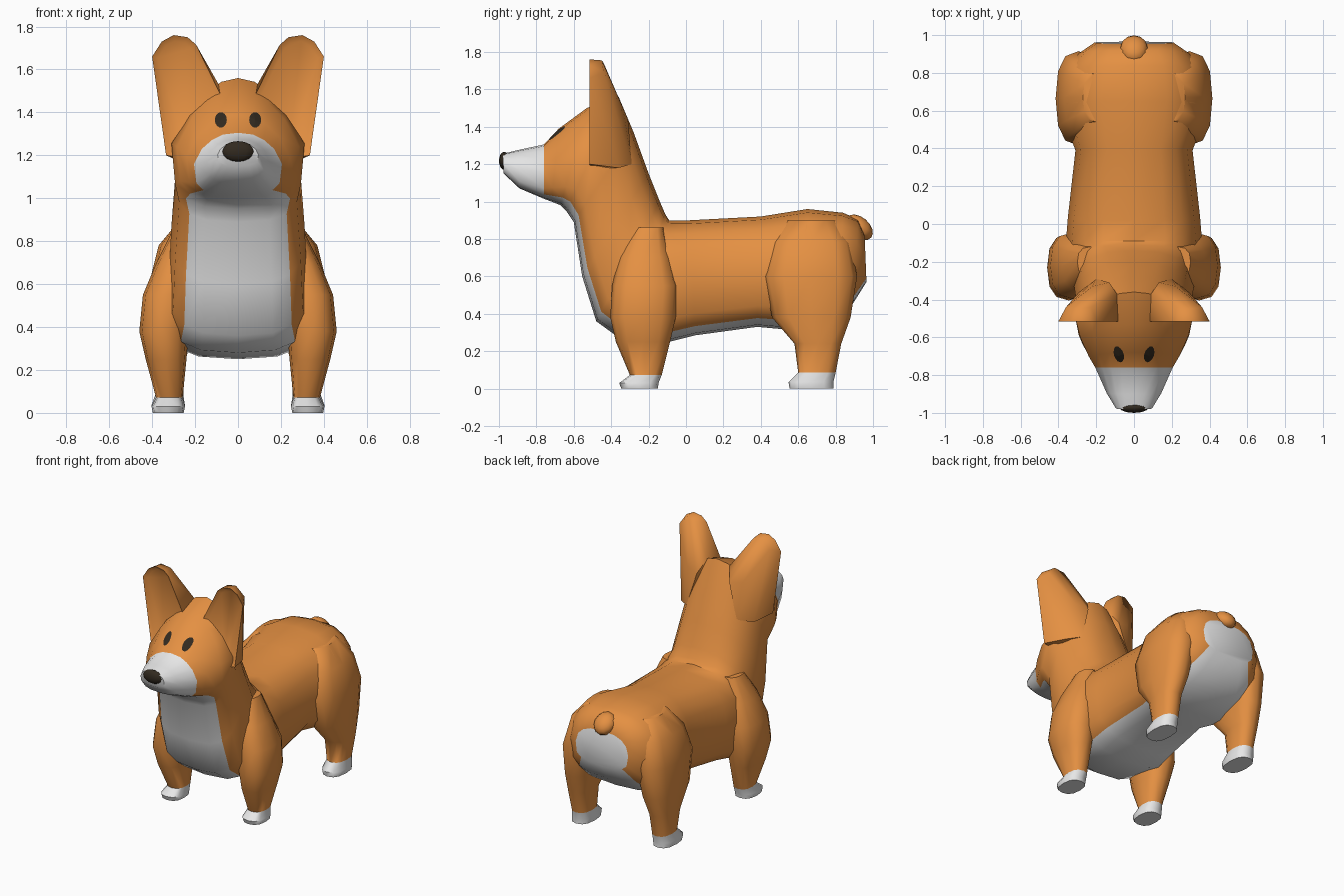
import bpy, bmesh, math
from mathutils import Vector, Matrix
from mathutils.bvhtree import BVHTree

if "Cube" in bpy.data.objects:
    bpy.data.objects.remove(bpy.data.objects["Cube"])


def material(name, rgb):
    m = bpy.data.materials.new(name)
    m.diffuse_color = (*rgb, 1)
    m.use_nodes = True
    m.node_tree.nodes["Principled BSDF"].inputs["Base Color"].default_value = m.diffuse_color
    return m


MATS = [material("orange fur", (0.78, 0.28, 0.055)),
        material("white fur", (0.80, 0.80, 0.80)),
        material("dark brown", (0.032, 0.023, 0.014))]
ORANGE, WHITE, DARK = range(3)


def finish(bm, name, angle=50):
    bmesh.ops.recalc_face_normals(bm, faces=bm.faces)
    me = bpy.data.meshes.new(name)
    bm.to_mesh(me)
    bm.free()
    for m in MATS:
        me.materials.append(m)
    ob = bpy.data.objects.new(name, me)
    bpy.context.collection.objects.link(ob)
    bpy.ops.object.select_all(action='DESELECT')
    ob.select_set(True)
    bpy.context.view_layer.objects.active = ob
    bpy.ops.object.shade_smooth_by_angle(angle=math.radians(angle))
    return ob


def loft(rings, colour):
    """Skin closed rings of points; colour(ring, side) gives the material, ring -1 / -2 are the caps."""
    bm = bmesh.new()
    vs = [[bm.verts.new(p) for p in r] for r in rings]
    n = len(vs[0])
    for i in range(len(vs) - 1):
        for j in range(n):
            k = (j + 1) % n
            f = bm.faces.new((vs[i][j], vs[i][k], vs[i + 1][k], vs[i + 1][j]))
            f.material_index = colour(i, j)
    bm.faces.new(vs[0]).material_index = colour(-1, 0)
    bm.faces.new(vs[-1]).material_index = colour(-2, 0)
    return bm


def power(v, e):
    return math.copysign(abs(v) ** e, v)


# Body: one skin from rump to muzzle. Rows: top y, z, bottom y, z, half width, top narrowing
BODY = [(.955, .82, .965, .57, .21, .9),
        (.92, .905, .89, .45, .29, .85),
        (.84, .94, .80, .37, .36, .85),
        (.65, .96, .60, .31, .40, .85),
        (.40, .92, .38, .33, .31, .9),
        (.02, .90, .05, .285, .35, .9),
        (-.09, .90, -.09, .25, .36, .9),
        (-.11, .93, -.37, .28, .34, .9),
        (-.14, 1.00, -.48, .36, .32, .85),
        (-.20, 1.15, -.555, .60, .31, .8),
        (-.28, 1.37, -.60, .89, .29, .7),
        (-.36, 1.56, -.64, .95, .31, .45),
        (-.53, 1.50, -.67, .98, .285, .5),
        (-.68, 1.39, -.72, 1.00, .24, .55),
        (-.76, 1.305, -.76, 1.015, .205, .65),
        (-.90, 1.275, -.89, 1.07, .145, .75),
        (-.98, 1.255, -.975, 1.15, .095, .8)]
N = 16


def body_ring(ty, tz, by, bz, w, k):
    pts = []
    for j in range(N):
        a = math.tau * j / N
        c, s = math.cos(a), math.sin(a)
        v = power(s, .75 if s > 0 else .5)
        x = w * power(c, .71) * (1 - (1 - k) * max(0, s))
        t = (v + 1) / 2
        pts.append((x, by + (ty - by) * t, bz + (tz - bz) * t))
    return pts


def body_colour(i, j):
    if i < 0 or i >= len(BODY) - 3:        # rump patch and muzzle
        return WHITE
    return WHITE if 10 <= j < 14 else ORANGE   # chest and belly


bm = loft([body_ring(*r) for r in BODY], body_colour)
bmesh.ops.recalc_face_normals(bm, faces=bm.faces)
tree = BVHTree.FromBMesh(bm)
finish(bm, "body_and_head")


# Legs: rows of z, centre x, centre y, radius x, radius y
FRONT = [(0, .325, -.248, .072, .098), (.03, .325, -.252, .078, .105),
         (.072, .32, -.215, .062, .085), (.25, .335, -.23, .095, .145),
         (.38, .345, -.23, .115, .175), (.55, .325, -.22, .118, .175),
         (.70, .27, -.22, .11, .14), (.86, .23, -.20, .07, .08)]
HIND = [(0, .325, .672, .072, .118), (.035, .325, .668, .078, .12),
        (.085, .32, .70, .065, .10), (.24, .325, .705, .08, .125),
        (.38, .31, .67, .10, .21), (.60, .295, .665, .12, .25),
        (.78, .26, .67, .11, .21), (.90, .20, .67, .07, .13)]


def leg_ring(z, cx, cy, rx, ry, side):
    return [(side * (cx + rx * power(math.cos(a), .8)), cy + ry * power(math.sin(a), .8), z)
            for a in (math.tau * j / 12 for j in range(12))]


for side, label in ((1, "left"), (-1, "right")):
    for rows, name in ((FRONT, "front_leg"), (HIND, "hind_leg")):
        bm = loft([leg_ring(*r, side) for r in rows],
                  lambda i, j: WHITE if i in (-1, 0, 1) else ORANGE)
        finish(bm, f"{name}_{label}")

    # Ears: hull of the front outline and the back ridge, with a sunken inner face
    outline = [(.08, 1.48), (.195, 1.715), (.235, 1.75), (.30, 1.76), (.355, 1.73),
               (.40, 1.66), (.335, 1.20), (.22, 1.18)]
    back = [(.09, -.37, 1.53), (.23, -.44, 1.74), (.30, -.45, 1.755), (.36, -.44, 1.69),
            (.13, -.31, 1.44), (.22, -.33, 1.46), (.29, -.36, 1.18), (.20, -.29, 1.20)]
    bm = bmesh.new()
    for p in [(x, -.515, z) for x, z in outline] + back:
        bm.verts.new((side * p[0], p[1], p[2]))
    res = bmesh.ops.convex_hull(bm, input=bm.verts)
    loose = [v for v in bm.verts if not v.link_faces]
    bmesh.ops.delete(bm, geom=loose, context='VERTS')
    bmesh.ops.recalc_face_normals(bm, faces=bm.faces)
    bmesh.ops.dissolve_limit(bm, angle_limit=.02, verts=bm.verts, edges=bm.edges)
    inner = [f for f in bm.faces if f.normal.y < -.98]
    bmesh.ops.inset_region(bm, faces=inner, thickness=.028, depth=-.018)
    finish(bm, f"ear_{label}", 60)

    # Eyes: thin ovals laid on the forehead
    bm = bmesh.new()
    rim = []
    for j in range(14):
        a = math.tau * j / 14
        x, z = side * .08 + .028 * math.cos(a), 1.365 + .036 * math.sin(a)
        hit = tree.ray_cast(Vector((x, -2, z)), Vector((0, 1, 0)))[0]
        rim.append(bm.verts.new((x, hit.y - .006, z)))
    hit = tree.ray_cast(Vector((side * .08, -2, 1.365)), Vector((0, 1, 0)))[0]
    mid = bm.verts.new((side * .08, hit.y - .009, 1.365))
    for j in range(14):
        bm.faces.new((mid, rim[j], rim[(j + 1) % 14])).material_index = DARK
    bmesh.ops.recalc_face_normals(bm, faces=bm.faces)
    if sum(f.normal.y for f in bm.faces) > 0:
        bmesh.ops.reverse_faces(bm, faces=bm.faces)
    me = bpy.data.meshes.new(f"eye_{label}")
    bm.to_mesh(me)
    bm.free()
    for m in MATS:
        me.materials.append(m)
    bpy.context.collection.objects.link(bpy.data.objects.new(f"eye_{label}", me))


def ball(name, centre, radii, mat, tilt=0):
    bm = bmesh.new()
    bmesh.ops.create_uvsphere(bm, u_segments=12, v_segments=8, radius=1)
    bm.transform(Matrix.Translation(centre) @ Matrix.Rotation(tilt, 4, 'X') @ Matrix.Diagonal((*radii, 1)))
    for f in bm.faces:
        f.material_index = mat
    finish(bm, name)


# Nose and stub tail
ball("nose", (0, -.972, 1.218), (.077, .028, .048), DARK)
ball("tail", (0, .925, .862), (.075, .085, .055), ORANGE, math.radians(-40))
